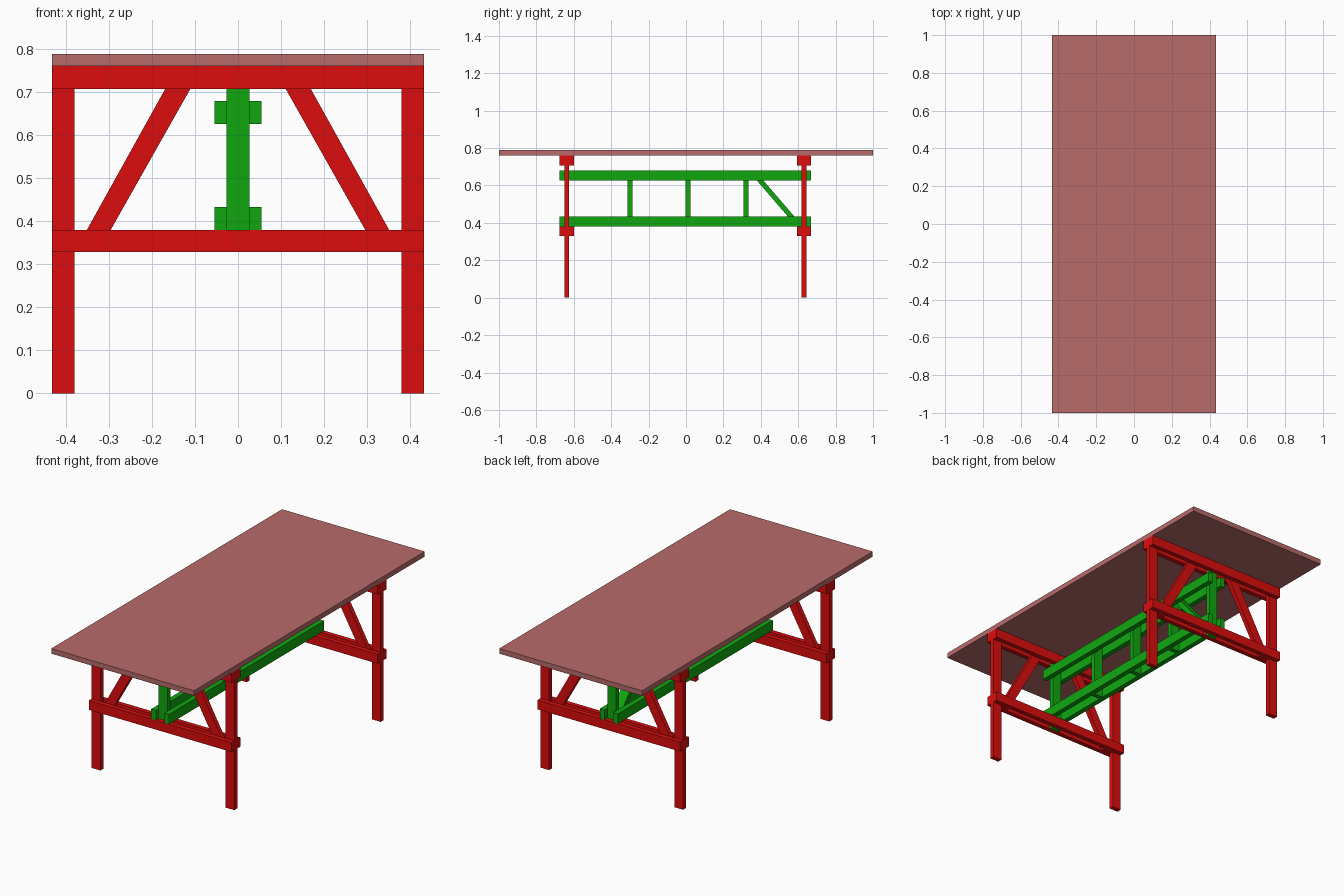
import bpy, bmesh
from mathutils import Vector

if "Cube" in bpy.data.objects:
    bpy.data.objects.remove(bpy.data.objects["Cube"])


def material(name, rgb):
    m = bpy.data.materials.new(name)
    m.diffuse_color = (*rgb, 1)
    m.use_nodes = True
    m.node_tree.nodes["Principled BSDF"].inputs["Base Color"].default_value = m.diffuse_color
    return m


RED = material("red_paint", (0.72, 0.004, 0.004))
GREEN = material("green_paint", (0.005, 0.39, 0.005))
TOP = material("tabletop_paint", (0.48, 0.145, 0.145))


def prism(name, corners, depth, mat):
    """Extrude a flat outline of 3D corners along a depth vector."""
    bm = bmesh.new()
    face = bm.faces.new([bm.verts.new(c) for c in corners])
    side = bmesh.ops.extrude_face_region(bm, geom=[face])["geom"]
    bmesh.ops.translate(bm, vec=Vector(depth),
                        verts=[v for v in side if isinstance(v, bmesh.types.BMVert)])
    bmesh.ops.recalc_face_normals(bm, faces=bm.faces)
    mesh = bpy.data.meshes.new(name)
    bm.to_mesh(mesh)
    bm.free()
    mesh.materials.append(mat)
    obj = bpy.data.objects.new(name, mesh)
    bpy.context.collection.objects.link(obj)
    return obj


def board(name, x, y, z, mat):
    """Box from (min, max) ranges."""
    outline = [(x[0], y[0], z[0]), (x[1], y[0], z[0]), (x[1], y[0], z[1]), (x[0], y[0], z[1])]
    return prism(name, outline, (0, y[1] - y[0], 0), mat)


W = 0.433            # half width of the table
T = 0.0255           # board thickness
H = 0.0265           # half of the board width
Z_LOW = (0.329, 0.380)
Z_HIGH = (0.708, 0.761)

# Tabletop
board("tabletop", (-W, W), (-1, 1), (0.761, 0.789), TOP)

# Trestles at both ends
for end, yc in (("front", -0.637), ("back", 0.631)):
    mid = (yc - T / 2, yc + T / 2)
    for side, s in (("left", -1), ("right", 1)):
        xs = sorted((s * 0.380, s * W))
        board(f"{end}_{side}_leg", xs, mid, (0, 0.761), RED)
        # Slanted brace running between the paired crossbars
        outline = [(s * x, mid[0], z) for x, z in
                   ((0.380, 0.329), (0.325, 0.329), (0.081, 0.761), (0.140, 0.761))]
        prism(f"{end}_{side}_brace", outline, (0, T, 0), RED)
    # Crossbars clamp the legs from both faces
    for face, ys in (("outer", (yc - 1.5 * T, mid[0])), ("inner", (mid[1], yc + 1.5 * T))):
        board(f"{end}_{face}_lower_crossbar", (-W, W), ys, Z_LOW, RED)
        board(f"{end}_{face}_upper_crossbar", (-W, W), ys, Z_HIGH, RED)
    # Stretcher end post
    board(f"{end}_stretcher_post", (-H, H), mid, (0.329, 0.761), GREEN)

# Stretcher rails, in pairs
for side, xs in (("left", (-0.0545, -H)), ("right", (H, 0.0545))):
    board(f"{side}_lower_rail", xs, (-0.675, 0.669), (0.380, 0.434), GREEN)
    board(f"{side}_upper_rail", xs, (-0.675, 0.669), (0.627, 0.680), GREEN)

# Intermediate posts between the rails
for i, yc in enumerate((-0.300, 0.011, 0.321)):
    board(f"middle_post_{i + 1}", (-H, H), (yc - T / 2, yc + T / 2), (0.380, 0.680), GREEN)

# Single diagonal brace in the stretcher
outline = [(-H, y, z) for y, z in
           ((0.333, 0.680), (0.368, 0.680), (0.626, 0.380), (0.591, 0.380))]
prism("stretcher_diagonal", outline, (2 * H, 0, 0), GREEN)
